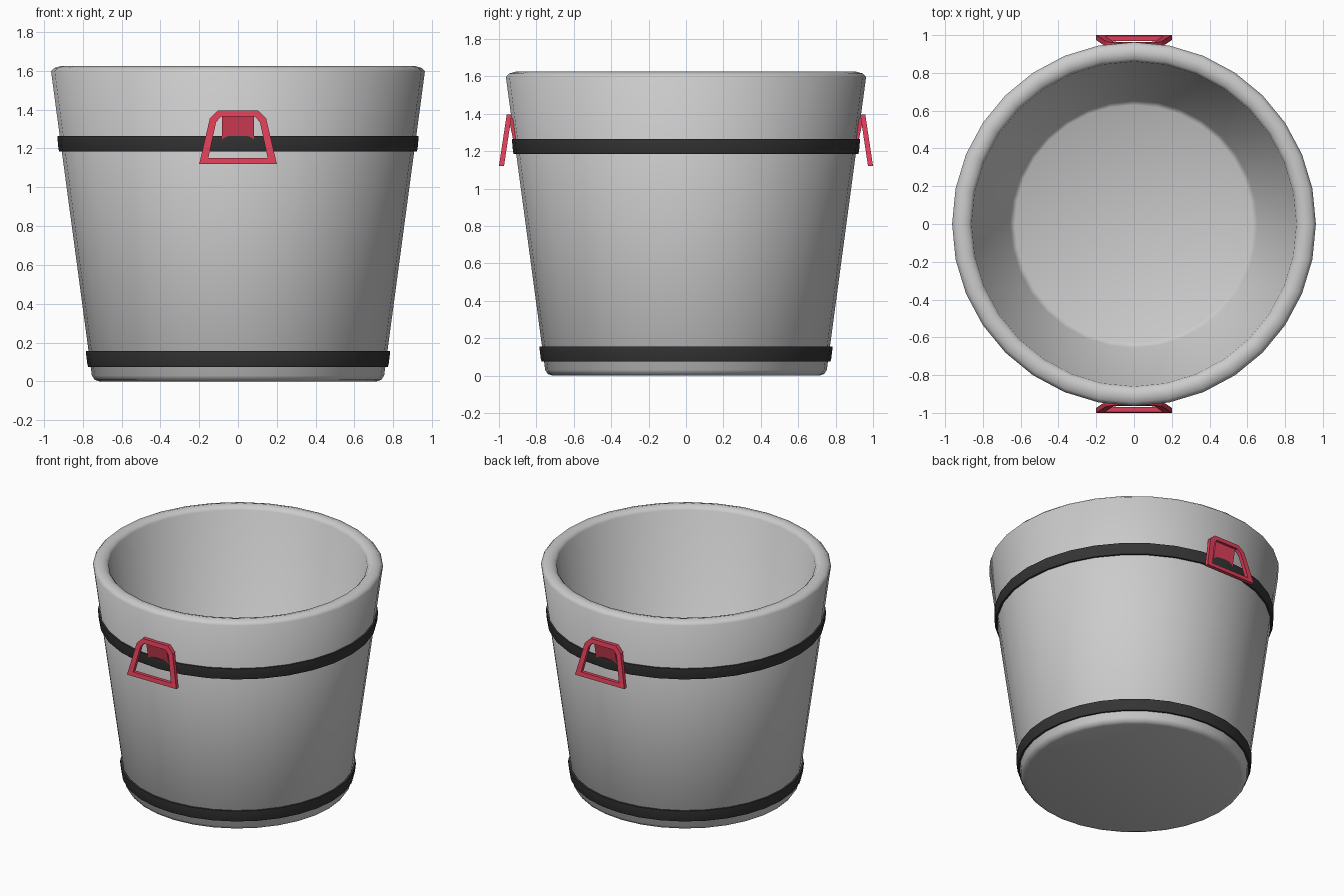
import bpy, math

if "Cube" in bpy.data.objects:
    bpy.data.objects.remove(bpy.data.objects["Cube"])

SEG = 32


def material(name, color):
    m = bpy.data.materials.new(name)
    m.diffuse_color = color
    m.use_nodes = True
    m.node_tree.nodes["Principled BSDF"].inputs["Base Color"].default_value = m.diffuse_color
    return m


def make_mesh(name, verts, faces, angle, mat=None):
    me = bpy.data.meshes.new(name)
    me.from_pydata(verts, [], faces)
    ob = bpy.data.objects.new(name, me)
    bpy.context.collection.objects.link(ob)
    if mat:
        me.materials.append(mat)
    bpy.ops.object.select_all(action='DESELECT')
    ob.select_set(True)
    bpy.context.view_layer.objects.active = ob
    bpy.ops.object.mode_set(mode='EDIT')
    bpy.ops.mesh.select_all(action='SELECT')
    bpy.ops.mesh.normals_make_consistent(inside=False)
    bpy.ops.object.mode_set(mode='OBJECT')
    bpy.ops.object.shade_smooth_by_angle(angle=math.radians(angle))
    return ob


def lathe(name, profile, closed, angle, mat=None):
    """Spin an (r, z) profile; open profiles get capped at both ends."""
    n = len(profile)
    verts = [(r * math.cos(2 * math.pi * s / SEG), r * math.sin(2 * math.pi * s / SEG), z)
             for r, z in profile for s in range(SEG)]
    faces = []
    for i in range(n if closed else n - 1):
        j = (i + 1) % n
        for s in range(SEG):
            t = (s + 1) % SEG
            faces.append((i * SEG + s, i * SEG + t, j * SEG + t, j * SEG + s))
    if not closed:
        faces.append(tuple(range(SEG)))
        faces.append(tuple(range((n - 1) * SEG, n * SEG)))
    return make_mesh(name, verts, faces, angle, mat)


dark = material("dark_band", (0.035, 0.035, 0.035, 1))
red = material("red_handle", (0.72, 0.05, 0.10, 1))

# Bucket: outer wall, rounded rim, inner wall and floor
lathe("bucket", [(0.715, 0), (0.738, 0.008), (0.753, 0.03), (0.963, 1.597), (0.945, 1.615),
                 (0.91, 1.625), (0.875, 1.615), (0.86, 1.597), (0.655, 0.09), (0.63, 0.075)],
      False, 60)


# Two hoops around the tapered wall
def band(name, z0, z1, r0, r1):
    lathe(name, [(r0 - 0.04, z0), (r0, z0), (r0 + 0.004, z0 + 0.012), (r1, z1 - 0.012),
                 (r1, z1), (r1 - 0.04, z1)], True, 40, dark)


band("lower_band", 0.075, 0.155, 0.772, 0.783)
band("upper_band", 1.185, 1.265, 0.921, 0.930)

# Handles: tilted trapezoid frame plus a tab on the wall
OUTER = [(0.2, 1.12), (0.145, 1.355), (0.103, 1.395)]
INNER = [(0.153, 1.15), (0.113, 1.335), (0.088, 1.363)]


def mirrored(pts):
    return pts + [(-x, z) for x, z in reversed(pts)]


def handle(side):
    name = "front" if side < 0 else "back"
    o, i = mirrored(OUTER), mirrored(INNER)
    n = len(o)
    verts = [(x, side * (1.0 - (z - 1.12) * 0.15 - d), z)
             for d in (0, 0.027) for loop in (o, i) for x, z in loop]
    faces = []
    for a in range(n):
        b = (a + 1) % n
        ring = [(k * n + a, k * n + b) for k in (0, 1, 3, 2)]
        for k in range(4):
            p, q = ring[k], ring[(k + 1) % 4]
            faces.append((p[0], p[1], q[1], q[0]))
    make_mesh(name + "_handle_frame", verts, faces, 30, red)

    section = [(0.918, 1.23), (0.948, 1.375), (0.92, 1.375), (0.89, 1.23)]
    verts = [(x, side * y, z) for x in (-0.083, 0.083) for y, z in section]
    faces = [(0, 1, 2, 3), (4, 5, 6, 7)] + [
        (k, (k + 1) % 4, (k + 1) % 4 + 4, k + 4) for k in range(4)]
    make_mesh(name + "_handle_tab", verts, faces, 30, red)


for s in (-1, 1):
    handle(s)
